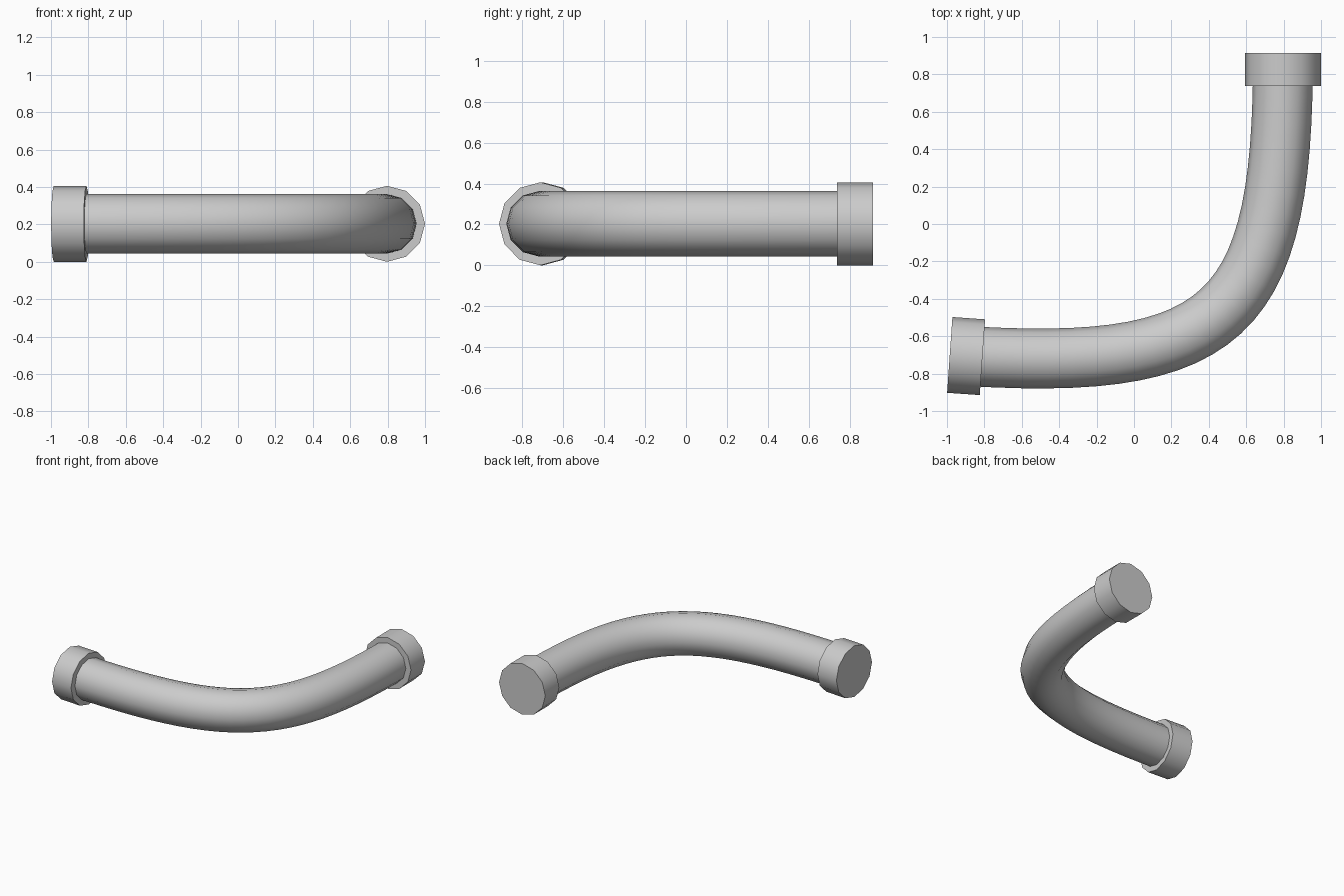
import bpy, bmesh, math
from mathutils import Vector

if "Cube" in bpy.data.objects:
    bpy.data.objects.remove(bpy.data.objects["Cube"])

SIDES = 12
Z = 0.203
# Centre line of the bend as one cubic Bezier
P0, P3 = Vector((-0.985, -0.70, Z)), Vector((0.797, 0.914, Z))
D0, D3 = Vector((1, -0.07, 0)).normalized(), Vector((0, -1, 0))
P1, P2 = P0 + D0 * 1.49, P3 + D3 * 1.43


def path(t):
    s = 1 - t
    pos = P0 * s**3 + P1 * 3 * s * s * t + P2 * 3 * s * t * t + P3 * t**3
    tan = (P1 - P0) * s * s + (P2 - P1) * 2 * s * t + (P3 - P2) * t * t
    return pos, tan.normalized()


def tube(name, stations, radius):
    """Sweep a 12-sided ring through (position, tangent) stations and cap it."""
    bm = bmesh.new()
    up = Vector((0, 0, 1))
    rings = []
    for pos, tan in stations:
        side = tan.cross(up)
        rings.append([bm.verts.new(pos + radius * (
            side * math.cos(a) + up * math.sin(a)))
            for a in (math.tau * i / SIDES for i in range(SIDES))])
    for r, q in zip(rings, rings[1:]):
        for i in range(SIDES):
            j = (i + 1) % SIDES
            bm.faces.new((r[i], r[j], q[j], q[i]))
    bm.faces.new(rings[0])
    bm.faces.new(rings[-1])
    bmesh.ops.recalc_face_normals(bm, faces=bm.faces)
    mesh = bpy.data.meshes.new(name)
    bm.to_mesh(mesh)
    bm.free()
    ob = bpy.data.objects.new(name, mesh)
    bpy.context.collection.objects.link(ob)
    bpy.ops.object.select_all(action='DESELECT')
    bpy.context.view_layer.objects.active = ob
    ob.select_set(True)
    bpy.ops.object.shade_smooth_by_angle(angle=math.radians(40))
    return ob


# Curved pipe, its ends tucked inside the collars
N = 26
tube("bent_pipe", [path(0.02 + 0.96 * i / N) for i in range(N + 1)], 0.16)

# End collars, square to the pipe
for name, p, d in (("left_collar", P0, D0), ("back_collar", P3, D3)):
    tube(name, [(p, d), (p + d * 0.175, d)], 0.203)
